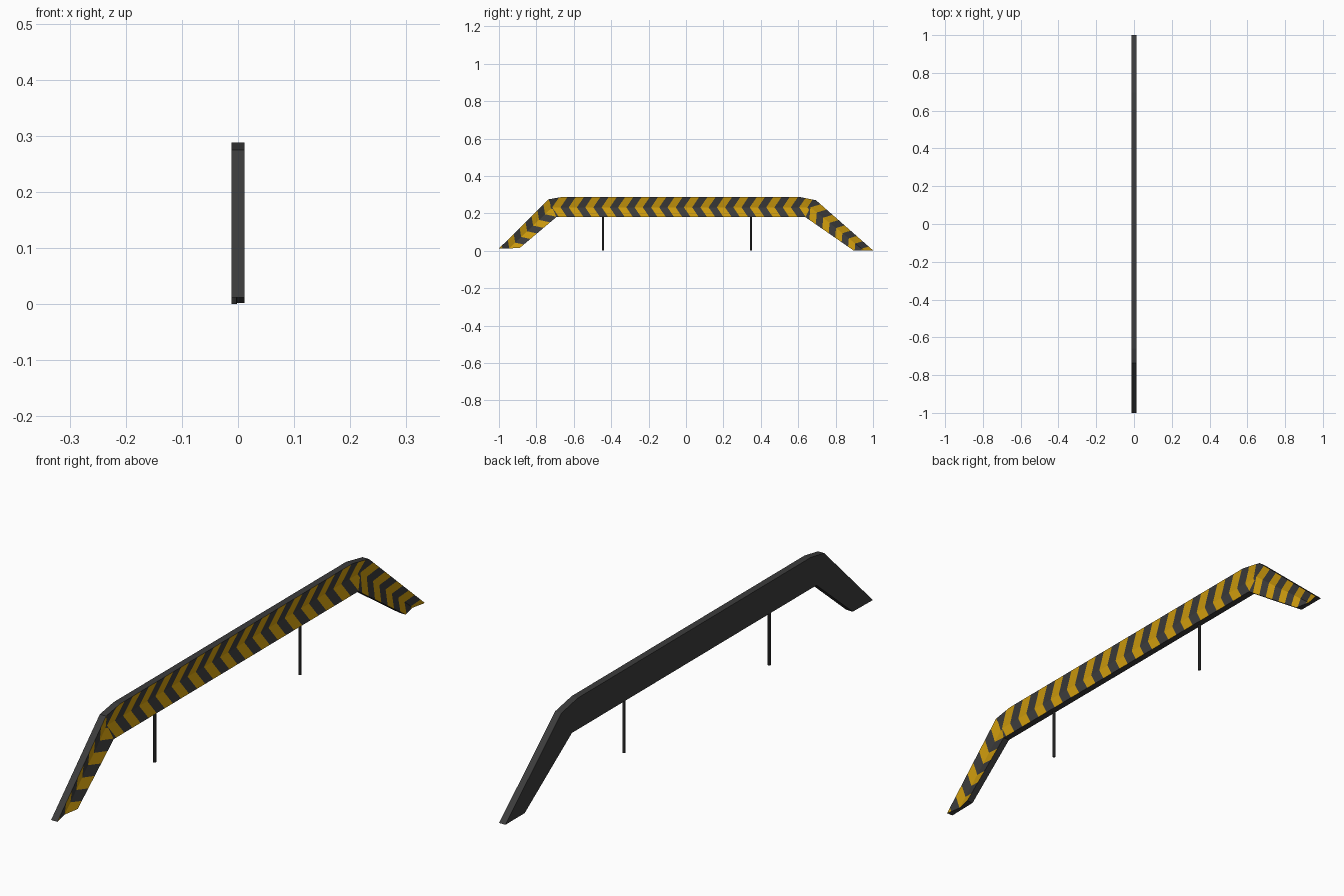
import bpy, bmesh, math
from mathutils import Vector

if "Cube" in bpy.data.objects:
    bpy.data.objects.remove(bpy.data.objects["Cube"])

HALF, GROOVE = 0.012, 0.001      # half thickness, x of the groove floor
PITCH, SKEW = 0.044, 0.68        # stripe width, chevron slant


def material(name, rgb):
    m = bpy.data.materials.new(name)
    m.diffuse_color = (*rgb, 1)
    m.use_nodes = True
    m.node_tree.nodes["Principled BSDF"].inputs["Base Color"].default_value = m.diffuse_color
    return m


dark = material("dark_grey", (0.045, 0.045, 0.045))
yellow = material("yellow", (0.62, 0.33, 0.004))

# Stations along the beam: outer, middle and inner (y, z) points
knee_l = ((-0.715, 0.232), (-0.693, 0.18))
knee_r = ((0.665, 0.232), (0.638, 0.18))
stations = [
    ((-1.0, 0.012), (-0.945, 0.013), (-0.89, 0.014)),
    ((-0.735, 0.275), *knee_l),
    ((-0.66, 0.288), *knee_l),
    ((0.605, 0.288), *knee_r),
    ((0.695, 0.27), *knee_r),
    ((1.0, 0.002), (0.95, 0.002), (0.895, 0.002)),
]
segment_of = [0, 1, 1, 1, 2]
mids = [stations[i][1] for i in (0, 1, 3, 5)]

# Beam body with a shallow V groove along its striped side
bm = bmesh.new()
tag = bm.faces.layers.int.new("stripe_zone")
cache = {}


def vert(x, p):
    key = (x, *p)
    if key not in cache:
        cache[key] = bm.verts.new(key)
    return cache[key]


rings = [[vert(HALF, o), vert(GROOVE, m), vert(HALF, i), vert(-HALF, i), vert(-HALF, o)]
         for o, m, i in stations]
for n, (a, b) in enumerate(zip(rings, rings[1:])):
    for k in range(5):
        j = (k + 1) % 5
        corners = list(dict.fromkeys([a[k], a[j], b[j], b[k]]))
        if len(corners) > 2:
            f = bm.faces.new(corners)
            if k < 2:
                f[tag] = 1 + segment_of[n] * 2 + k
bm.faces.new(rings[0])
bm.faces.new(rings[-1])
bmesh.ops.recalc_face_normals(bm, faces=bm.faces[:])

# Cut the groove faces into chevron stripes and colour them
for seg in range(3):
    start, end = (Vector((0, *p)) for p in mids[seg:seg + 2])
    along = (end - start).normalized()
    across = Vector((0, -along.z, along.y))
    for half, sign in ((0, 1), (1, -1)):
        zone = 1 + seg * 2 + half
        normal = along - across * SKEW * sign
        for c in range(-3, 36):
            faces = [f for f in bm.faces if f[tag] == zone]
            geom = set(faces)
            for f in faces:
                geom.update(f.edges)
                geom.update(f.verts)
            bmesh.ops.bisect_plane(bm, geom=list(geom), dist=1e-6,
                                   plane_co=start + along * PITCH * c, plane_no=normal)
        for f in bm.faces:
            if f[tag] == zone:
                s = (f.calc_center_median() - start).dot(normal)
                f.material_index = 1 - math.floor(s / PITCH) % 2

mesh = bpy.data.meshes.new("striped_beam")
bm.to_mesh(mesh)
bm.free()
mesh.materials.append(dark)
mesh.materials.append(yellow)
bpy.context.collection.objects.link(bpy.data.objects.new("striped_beam", mesh))

# Two thin support posts
for name, y in (("front_post", -0.443), ("back_post", 0.347)):
    bpy.ops.mesh.primitive_cylinder_add(vertices=8, radius=0.005, depth=0.182,
                                        location=(-0.007, y, 0.091))
    post = bpy.context.object
    post.name = name
    post.data.materials.append(dark)
